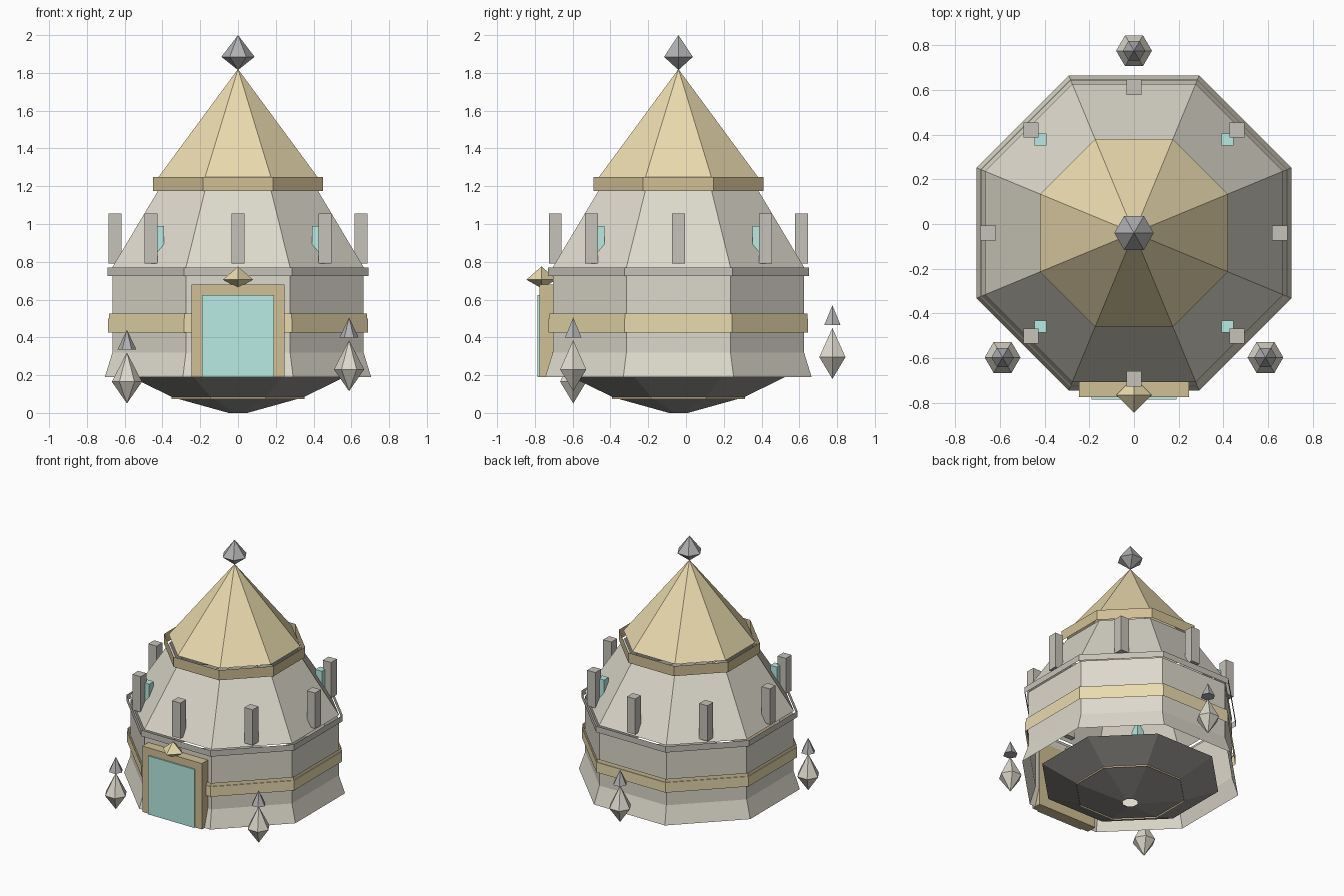
import bpy, bmesh, math

if "Cube" in bpy.data.objects:
    bpy.data.objects.remove(bpy.data.objects["Cube"])

CY = -0.04  # y of the tower axis


def mat(name, r, g, b):
    m = bpy.data.materials.new(name)
    m.diffuse_color = (r, g, b, 1)
    m.use_nodes = True
    m.node_tree.nodes["Principled BSDF"].inputs["Base Color"].default_value = m.diffuse_color
    return m


STONE = mat("stone", 0.72, 0.69, 0.60)
PILLAR = mat("dark_stone", 0.56, 0.54, 0.48)
GOLD = mat("gold", 0.82, 0.70, 0.42)
BRONZE = mat("bronze", 0.64, 0.52, 0.30)
DARK = mat("charcoal", 0.32, 0.31, 0.29)
SLATE = mat("slate", 0.44, 0.44, 0.45)
TEAL = mat("teal", 0.48, 0.83, 0.77)


def finish(name, bm, material):
    bmesh.ops.recalc_face_normals(bm, faces=bm.faces[:])
    me = bpy.data.meshes.new(name)
    bm.to_mesh(me)
    bm.free()
    me.materials.append(material)
    ob = bpy.data.objects.new(name, me)
    bpy.context.collection.objects.link(ob)
    return ob


def lathe(name, profile, material, sides=8, centre=(0, CY), z0=0.0, flat=True):
    """Sweep (radius, z) points; flat=True measures radius to the face middle."""
    bm = bmesh.new()
    k = 1 / math.cos(math.pi / sides) if flat else 1
    turn = math.pi / sides if flat else 0
    rings = []
    for r, z in profile:
        n = sides if r > 0 else 1
        rings.append([bm.verts.new((centre[0] + r * k * math.cos(turn + 2 * math.pi * i / sides),
                                    centre[1] + r * k * math.sin(turn + 2 * math.pi * i / sides),
                                    z0 + z)) for i in range(n)])
    for a, b in zip(rings, rings[1:]):
        for i in range(sides):
            j = (i + 1) % sides
            quad = [a[i % len(a)], a[j % len(a)], b[j % len(b)], b[i % len(b)]]
            bm.faces.new(list(dict.fromkeys(quad)))
    return finish(name, bm, material)


def box(name, x, y, z, material):
    bm = bmesh.new()
    bmesh.ops.create_cube(bm, size=1)
    for v in bm.verts:
        for axis, (lo, hi) in enumerate((x, y, z)):
            v.co[axis] = lo if v.co[axis] < 0 else hi
    return finish(name, bm, material)


def post(name, x, y, half, z, material):
    return box(name, (x - half, x + half), (y - half, y + half), z, material)


# Octagonal body: thin open shells
lathe("wall", [(0.705, 0.19), (0.665, 0.32), (0.665, 0.735)], STONE)
lathe("upper_wall", [(0.667, 0.768), (0.415, 1.19)], STONE)
lathe("eave_ring", [(0.69, 0.725), (0.69, 0.77)], PILLAR)
lathe("wall_band", [(0.687, 0.425), (0.687, 0.50), (0.682, 0.50), (0.682, 0.525)], GOLD)
lathe("roof_ring", [(0.45, 1.175), (0.45, 1.25)], BRONZE)
lathe("roof", [(0.42, 1.25), (0, 1.82)], GOLD)

# Underside dish, open at the bottom
lathe("dish", [(0.575, 0.195), (0.345, 0.082), (0.05, 0.0)], DARK)
lathe("dish_ring", [(0.352, 0.074), (0.352, 0.086)], BRONZE)

# Doorway
box("door_frame", (-0.245, 0.245), (-0.775, -0.70), (0.19, 0.68), BRONZE)
box("door", (-0.19, 0.19), (-0.785, -0.74), (0.19, 0.625), TEAL)
lathe("door_gem", [(0, 0.66), (0.08, 0.705), (0, 0.775)], GOLD, 4, (0, -0.765), flat=False)

# Pillars all round, small windows on the diagonals
for i in range(8):
    a = i * math.pi / 4
    c, s = math.cos(a), math.sin(a)
    post(f"pillar_{i}", 0.652 * c, CY + 0.652 * s, 0.034, (0.79, 1.055), PILLAR)
    if i % 2:
        post(f"window_{i}", 0.592 * c, CY + 0.592 * s, 0.027, (0.80, 0.99), TEAL)

# Roof finial
lathe("finial", [(0, 1.815), (0.088, 1.885), (0, 2.0)], SLATE, 6, flat=False)

# Floating crystals, each at its own height
for i, (x, y, z) in enumerate([(-0.588, -0.597, 0.05), (0.588, -0.597, 0.115), (0, 0.775, 0.18)]):
    lathe(f"crystal_{i}", [(0, 0), (0.08, 0.115), (0, 0.27)], STONE, 6, (x, y), z, False)
    lathe(f"crystal_tip_{i}", [(0, 0.285), (0.05, 0.285), (0, 0.39)], SLATE, 6, (x, y), z, False)
